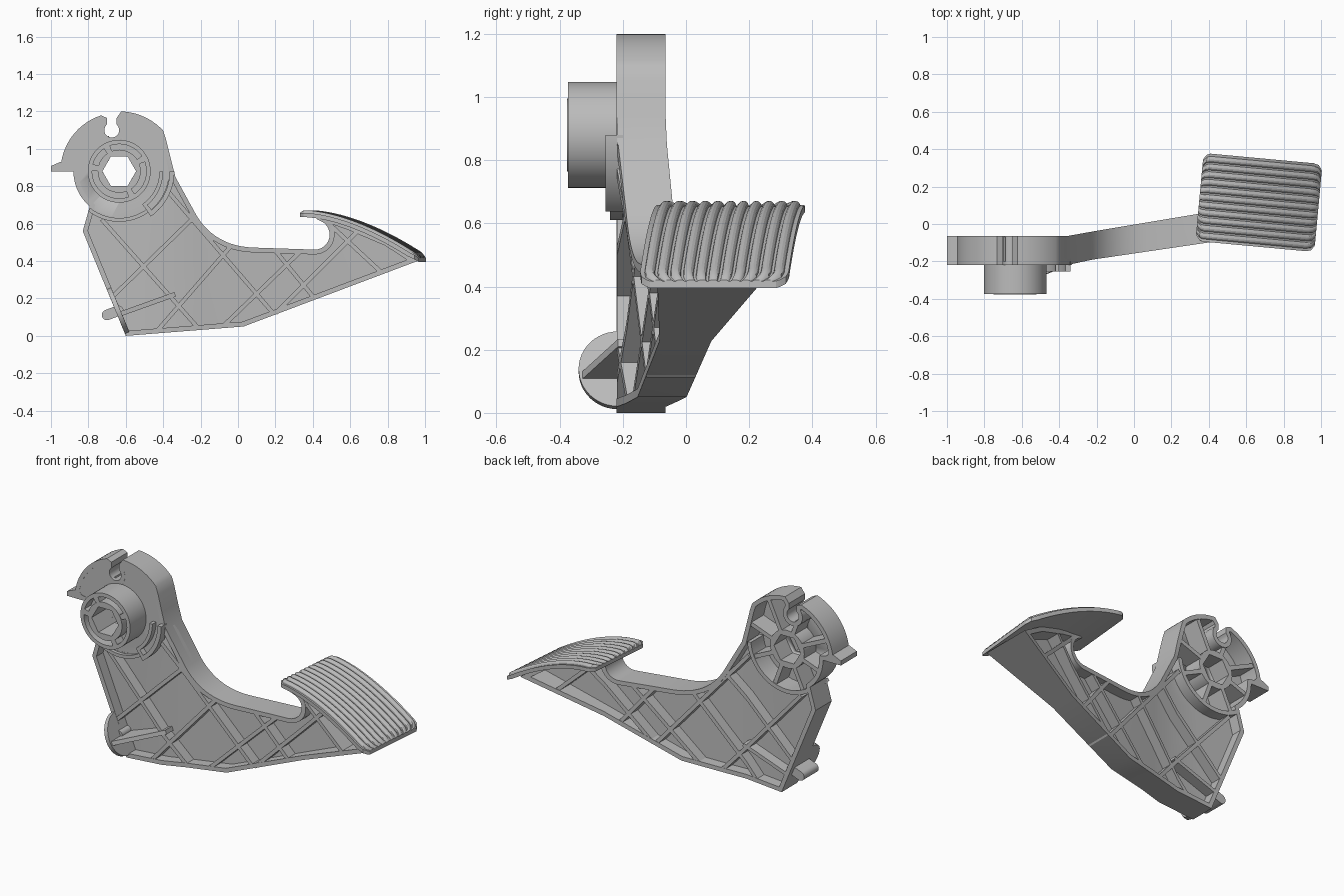
import bpy, bmesh
from math import sin, cos, radians, pi
from mathutils import Vector, Matrix

if "Cube" in bpy.data.objects:
    bpy.data.objects.remove(bpy.data.objects["Cube"])

grey = bpy.data.materials.new("moulded_grey")
grey.use_nodes = True
grey.diffuse_color = (0.5, 0.5, 0.5, 1)
grey.node_tree.nodes["Principled BSDF"].inputs["Base Color"].default_value = (0.5, 0.5, 0.5, 1)

HUB = Vector((-0.635, 0.88))
# x, front y, back y along the cranked arm
BENDS = [(-2, -0.22, -0.065), (-0.36, -0.22, -0.065), (-0.22, -0.19, -0.04),
         (0.5, -0.084, 0.08), (0.95, -0.09, 0.225), (1.2, -0.09, 0.3)]


def arm_y(x, t):
    for (xa, fa, ba), (xb, fb, bb) in zip(BENDS, BENDS[1:]):
        if x <= xb:
            k = (x - xa) / (xb - xa)
            front, back = fa + (fb - fa) * k, ba + (bb - ba) * k
            return front + (back - front) * t


def finish(name, bm, bent=False):
    """Optionally bend along the arm, then make the object."""
    bmesh.ops.recalc_face_normals(bm, faces=bm.faces)
    if bent:
        bmesh.ops.triangulate(bm, faces=[f for f in bm.faces if len(f.verts) > 4])
        for x, _, _ in BENDS[1:-1]:
            geom = bm.verts[:] + bm.edges[:] + bm.faces[:]
            bmesh.ops.bisect_plane(bm, geom=geom, dist=1e-5, plane_co=(x, 0, 0), plane_no=(1, 0, 0))
        for v in bm.verts:
            v.co.y = arm_y(v.co.x, v.co.y)
    mesh = bpy.data.meshes.new(name)
    bm.to_mesh(mesh)
    bm.free()
    mesh.materials.append(grey)
    ob = bpy.data.objects.new(name, mesh)
    bpy.context.collection.objects.link(ob)
    bpy.ops.object.select_all(action='DESELECT')
    ob.select_set(True)
    bpy.context.view_layer.objects.active = ob
    bpy.ops.object.shade_smooth_by_angle(angle=radians(28))
    return ob


def solid(name, pts, vec, bent=False):
    bm = bmesh.new()
    face = bm.faces.new([bm.verts.new(p) for p in pts])
    ext = bmesh.ops.extrude_face_region(bm, geom=[face])["geom"]
    bmesh.ops.translate(bm, vec=vec, verts=[g for g in ext if isinstance(g, bmesh.types.BMVert)])
    if not any(len(f.verts) == len(pts) and f != face for f in bm.faces):
        bm.faces.new(face.verts)
    return finish(name, bm, bent)


def prism(name, poly, y0, y1, bent=False):
    return solid(name, [(x, y0, z) for x, z in poly], (0, y1 - y0, 0), bent)


def tube(name, outer, inner, y0, y1, bent=False):
    bm = bmesh.new()
    rings = [[bm.verts.new((x, y, z)) for x, z in loop]
             for loop, y in ((outer, y0), (outer, y1), (inner, y1), (inner, y0))]
    n = len(outer)
    for a, b in zip(rings, rings[1:] + rings[:1]):
        for i in range(n):
            j = (i + 1) % n
            bm.faces.new((a[i], a[j], b[j], b[i]))
    return finish(name, bm, bent)


def arc(r, a0, a1, n, c=HUB):
    angles = [radians(a0 + (a1 - a0) * i / n) for i in range(n + 1)]
    return [(c[0] + r * cos(a), c[1] + r * sin(a)) for a in angles]


def band(name, r0, r1, a0, a1, y0, y1):
    return prism(name, arc(r0, a0, a1, 20) + arc(r1, a1, a0, 20), y0, y1)


def bar(name, p, q, width, y0, y1, bent=False):
    p, q = Vector(p), Vector(q)
    d = (q - p).normalized() * width / 2
    s = Vector((d.y, -d.x))
    return prism(name, [p + s, q + s, q - s, p - s], y0, y1, bent)


def reach(p, d, poly):
    """Distance from p along d to the first polygon side."""
    best = 9
    for a, b in zip(poly, poly[1:] + poly[:1]):
        a, e = Vector(a), Vector(b) - Vector(a)
        den = d.cross(e)
        if abs(den) > 1e-6:
            t, u = (a - p).cross(e) / den, (a - p).cross(d) / den
            if t > 0 and 0 <= u <= 1:
                best = min(best, t)
    return best


def inset(poly, w):
    out = []
    for i, p in enumerate(poly):
        p = Vector(p)
        d0 = (p - Vector(poly[i - 1])).normalized()
        d1 = (Vector(poly[(i + 1) % len(poly)]) - p).normalized()
        n0, n1 = Vector((d0.y, -d0.x)), Vector((d1.y, -d1.x))
        out.append(p + (n0 + n1) * w / max(0.35, 1 + n0.dot(n1)))
    return out


# Outline, clockwise: hub head with clip slot, then the arm
keyhole = arc(0.04, 130, 410, 14, (-0.675, 1.1))
head = (arc(0.245, 230, 180, 8) + [(-0.93, 0.89)] + arc(0.314, 171, 108, 12) + [(-0.701, 1.165)]
        + keyhole + [(-0.649, 1.165)] + arc(0.32, 88, 43, 10) + [(-0.385, 1.05), (-0.335, 0.85)])
a, b, c = Vector((-0.22, 0.64)), Vector((-0.12, 0.48)), Vector((0.08, 0.472))
sweep = [tuple(a * (1 - t) ** 2 + b * 2 * t * (1 - t) + c * t * t) for t in [i / 12 for i in range(13)]]
hook = arc(0.08, -90, 60, 12, (0.41, 0.541))
arm = ([(-0.335, 0.85)] + sweep + hook + [(0.42, 0.625), (0.46, 0.64), (0.6, 0.59), (0.8, 0.505),
       (0.96, 0.4), (0.03, 0.05), (-0.6, 0), (-0.83, 0.56), head[0]])
outline = head + arm[1:-1]
lower_arc = arc(0.268, -10, -125, 24)
web = arm + lower_arc[::-1]
plate = head + lower_arc

tube("outer_wall", outline, inset(outline, 0.026), 0, 1, True)
prism("arm_web", web, 0.42, 0.58, True)
prism("stop_lug", [(-1, 0.88), (-1, 0.908), (-0.95, 0.93), (-0.92, 0.93), (-0.87, 0.88)], -0.22, -0.065)
band("hub_rim", 0.243, 0.268, -5, -125, -0.22, -0.065)

# Hub face with the hexagonal bore cut out
hub_face = prism("hub_face", plate, -0.219, -0.185)
cutter = prism("bore_cutter", arc(0.09, 0, 300, 5), -0.5, 0.2)
cutter.hide_render = True
mod = hub_face.modifiers.new("bore", 'BOOLEAN')
mod.operation, mod.object, mod.solver = 'DIFFERENCE', cutter, 'EXACT'
bpy.context.view_layer.objects.active = hub_face
bpy.ops.object.modifier_apply(modifier="bore")
bpy.data.objects.remove(cutter)

# Boss, collar and bore
angles = [i * 7.5 for i in range(48)]
circle = lambda r: [arc(r, a, a, 1)[0] for a in angles]
bore = [arc(0.078 / cos(radians(a % 60 - 30)), a, a, 1)[0] for a in angles]
tube("boss_outer_ring", circle(0.168), circle(0.145), -0.373, -0.2)
tube("boss_floor", circle(0.15), bore, -0.31, -0.2)
tube("boss_inner_ring", circle(0.115), bore, -0.376, -0.2)
tube("rear_collar", circle(0.115), bore, -0.2, -0.07)
for a in (20, 110, 165, 290):
    band("boss_bridge", 0.11, 0.15, a, a + 14, -0.373, -0.25)

# Spring guide on the hub face
band("guide_outer", 0.27, 0.295, 0, -55, -0.255, -0.2)
band("guide_inner", 0.215, 0.235, 0, -55, -0.255, -0.2)
band("guide_end", 0.22, 0.28, -50, -55, -0.255, -0.2)
band("guide_lower", 0.25, 0.27, -54, -128, -0.24, -0.2)

# Radial ribs behind the hub face
for i in range(8):
    d = Vector((cos(radians(i * 45 + 20)), sin(radians(i * 45 + 20))))
    bar("hub_rib", HUB + d * 0.1, HUB + d * (reach(HUB, d, plate) - 0.012), 0.025, -0.2, -0.07)

# Crossed arm ribs, each stretched to meet the outer wall
for p, q in [((-0.65, 0.23), (-0.25, 0.62)), ((-0.36, 0.11), (-0.09, 0.42)), ((-0.03, 0.1), (0.26, 0.38)),
             ((0.3, 0.22), (0.5, 0.42)), ((-0.7, 0.59), (-0.3, 0.14)), ((-0.26, 0.64), (0.12, 0.2)),
             ((0.22, 0.43), (0.36, 0.26)), ((0.54, 0.55), (0.68, 0.42))]:
    p, q = Vector(p), Vector(q)
    m, d = (p + q) / 2, (q - p).normalized()
    bar("arm_rib", m - d * (reach(m, -d, web) - 0.014), m + d * (reach(m, d, web) - 0.014),
        0.022, 0.01, 0.99, True)
bar("flange_rib", (-0.635, 0.115), (-0.34, 0.22), 0.022, 0.01, 0.99, True)

# Half-round flange, gusset and peg on the lower left edge
edge = Vector((-0.38, 0, 0.925))
centre = Vector((-0.653, -0.215, 0.13))
half = [centre + edge * 0.128 * cos(pi * i / 24) - Vector((0, 0.125 * sin(pi * i / 24), 0)) for i in range(25)]
solid("flange", half, Vector((0.925, 0, 0.38)) * 0.025)
solid("flange_gusset", [(-0.645, -0.335, 0.125), (-0.645, -0.15, 0.125), (-0.34, -0.15, 0.234),
                        (-0.34, -0.215, 0.234)], (0.008, 0, -0.024))
prism("peg", arc(0.028, 110, 290, 10, (-0.7, 0.112)) + arc(0.028, -70, 110, 10, (-0.64, 0.134)), -0.24, -0.1)

# Curved, ribbed foot pad
HALF, RIBS, THICK, LONG = 0.236, 11, 0.037, 0.319
pitch = (2 * HALF - 0.02) / RIBS
section = [(-HALF, -THICK), (-HALF, -0.014)]
for k in range(RIBS):
    mid = -HALF + 0.01 + pitch * (k + 0.5)
    section += [(mid - 0.4 * pitch * cos(pi * i / 6), -0.016 + 0.016 * sin(pi * i / 6)) for i in range(7)]
section += [(HALF, -0.014), (HALF, -THICK)]
height = lambda u: 0.672 - 0.237 * max(0, (u + 0.3) / 0.615) ** 1.7
bm = bmesh.new()
rows = []
ends = [LONG, LONG - 0.007, LONG - 0.02]
for u in [-e for e in ends] + [-0.28 + 0.028 * i for i in range(21)] + ends[::-1]:
    gap = LONG - abs(u)
    squeeze = 1 - 0.15 * max(0, 1 - gap / 0.035) ** 2
    flat = min(1, 0.3 + gap / 0.03)
    slope = (height(u + 0.005) - height(u - 0.005)) / 0.01
    lean = Vector((-slope, 0, 1)).normalized() if gap > 0.03 else Vector((0, 0, 1))
    row = []
    for v, h in section:
        h = h if h < -0.016 else -0.016 + (h + 0.016) * flat
        row.append(bm.verts.new(Vector((u, v * squeeze, height(u))) + lean * h))
    rows.append(row)
n = len(section)
for a, b in zip(rows, rows[1:]):
    for i in range(n):
        j = (i + 1) % n
        bm.faces.new((a[i], a[j], b[j], b[i]))
bm.faces.new(rows[0])
bm.faces.new(rows[-1])
bm.transform(Matrix.Translation((0.668, 0.115, 0)) @ Matrix.Rotation(radians(-5.3), 4, 'Z'))
finish("foot_pad", bm)
